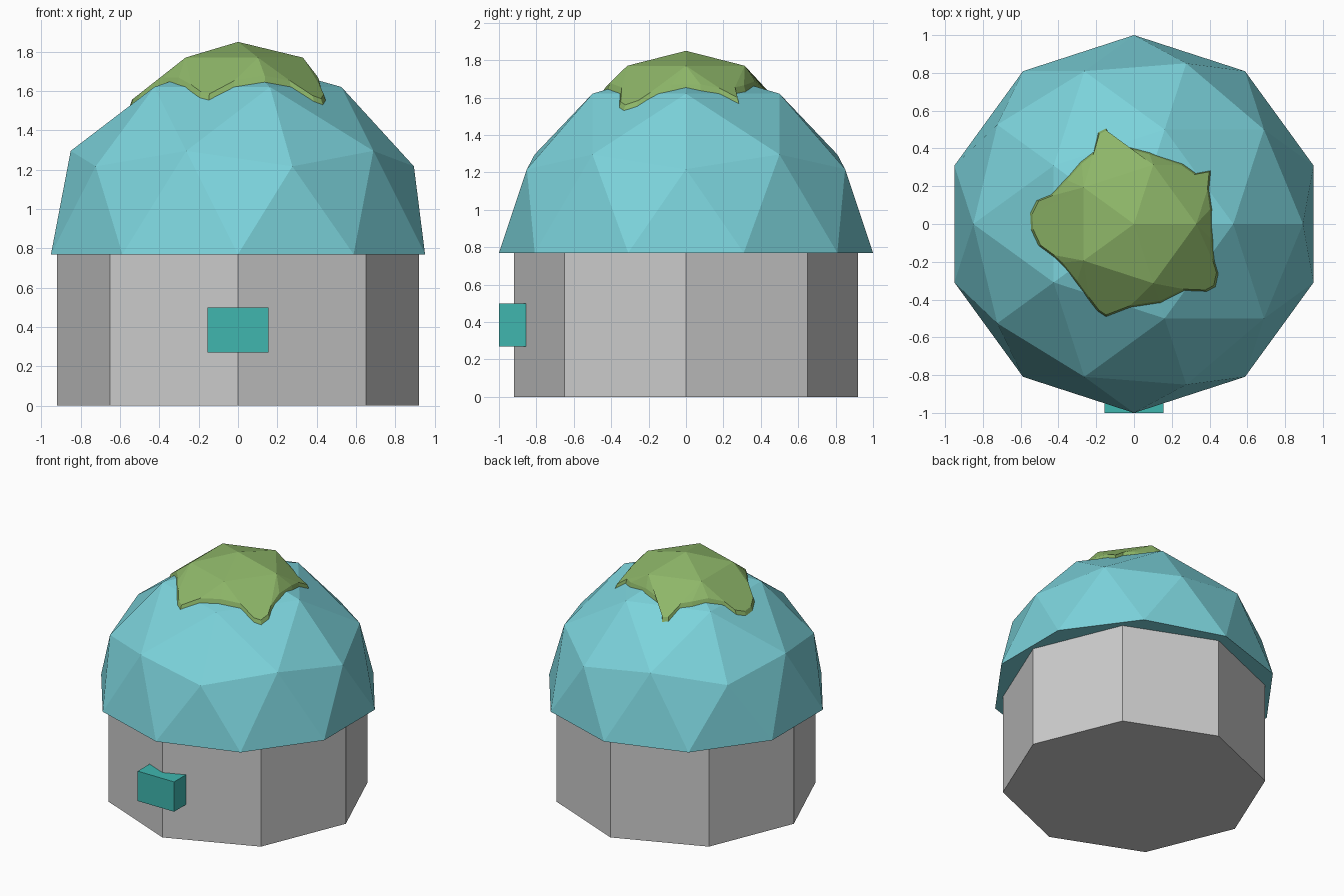
import bpy, bmesh, math
from mathutils import Vector, Matrix
from mathutils.bvhtree import BVHTree

if "Cube" in bpy.data.objects:
    bpy.data.objects.remove(bpy.data.objects["Cube"])


def add_object(name, bm, color=None):
    me = bpy.data.meshes.new(name)
    bm.to_mesh(me)
    ob = bpy.data.objects.new(name, me)
    bpy.context.collection.objects.link(ob)
    if color:
        mat = bpy.data.materials.new(name + "_color")
        mat.diffuse_color = (*color, 1)
        mat.use_nodes = True
        mat.node_tree.nodes["Principled BSDF"].inputs["Base Color"].default_value = mat.diffuse_color
        me.materials.append(mat)
    return ob


RIM = 0.77

# Octagonal wall with a corner facing front
bm = bmesh.new()
bmesh.ops.create_cone(bm, cap_ends=True, segments=8, radius1=0.92, radius2=0.92,
                      depth=RIM, matrix=Matrix.Translation((0, 0, RIM / 2)))
add_object("wall", bm)

# Faceted dome: upper half of an icosphere, closed underneath
dome = bmesh.new()
bmesh.ops.create_icosphere(dome, subdivisions=2, radius=1)
bmesh.ops.delete(dome, geom=[v for v in dome.verts if v.co.z < -0.01], context='VERTS')
bmesh.ops.holes_fill(dome, edges=[e for e in dome.edges if e.is_boundary], sides=0)
bmesh.ops.recalc_face_normals(dome, faces=dome.faces)
bmesh.ops.translate(dome, verts=dome.verts, vec=(0, 0, RIM))
add_object("dome", dome, (0.20, 0.65, 0.71))

# Moss cap: five-sided crown spreading to a dripping edge that lies on the dome
outline = [
    (-.15, .51), (-.12, .465), (-.07, .42), (.085, .38), (.26, .32), (.33, .27),
    (.41, .285), (.40, .185), (.415, .08), (.42, -.08), (.43, -.2), (.45, -.265),
    (.435, -.335), (.39, -.36), (.27, -.355), (.14, -.42), (-.02, -.445),
    (-.15, -.495), (-.195, -.465), (-.245, -.40), (-.31, -.31), (-.39, -.21),
    (-.435, -.17), (-.51, -.115), (-.55, -.03), (-.555, .055), (-.52, .125),
    (-.445, .155), (-.365, .24), (-.285, .33), (-.215, .385), (-.19, .49)]
outline.reverse()
tree = BVHTree.FromBMesh(dome)


def dome_z(x, y):
    return tree.ray_cast(Vector((x, y, 3)), Vector((0, 0, -1)))[0].z


bm = bmesh.new()
apex = bm.verts.new((0, 0, 1.85))
crown = [bm.verts.new((0.33 * math.cos(math.tau * i / 5),
                       0.33 * math.sin(math.tau * i / 5), 1.77)) for i in range(5)]
lip = [bm.verts.new((x * .97, y * .97, dome_z(x, y) + 0.035)) for x, y in outline]
foot = [bm.verts.new((x, y, dome_z(x, y) - 0.01)) for x, y in outline]
near = [crown[round(math.atan2(y, x) / (math.tau / 5)) % 5] for x, y in outline]
for i in range(5):
    bm.faces.new((apex, crown[i], crown[(i + 1) % 5]))
for i in range(len(outline)):
    j = (i + 1) % len(outline)
    bm.faces.new((near[i], lip[i], lip[j]))
    if near[i] != near[j]:
        bm.faces.new((near[i], lip[j], near[j]))
    bm.faces.new((lip[i], foot[i], foot[j], lip[j]))
add_object("moss_cap", bm, (0.27, 0.47, 0.14))

# Small plaque standing out from the front corner
bm = bmesh.new()
bmesh.ops.create_cube(bm, size=1, matrix=Matrix.Translation((0, -0.91, 0.385))
                      @ Matrix.Diagonal((0.31, 0.18, 0.23, 1)))
add_object("front_plaque", bm, (0.05, 0.47, 0.43))
